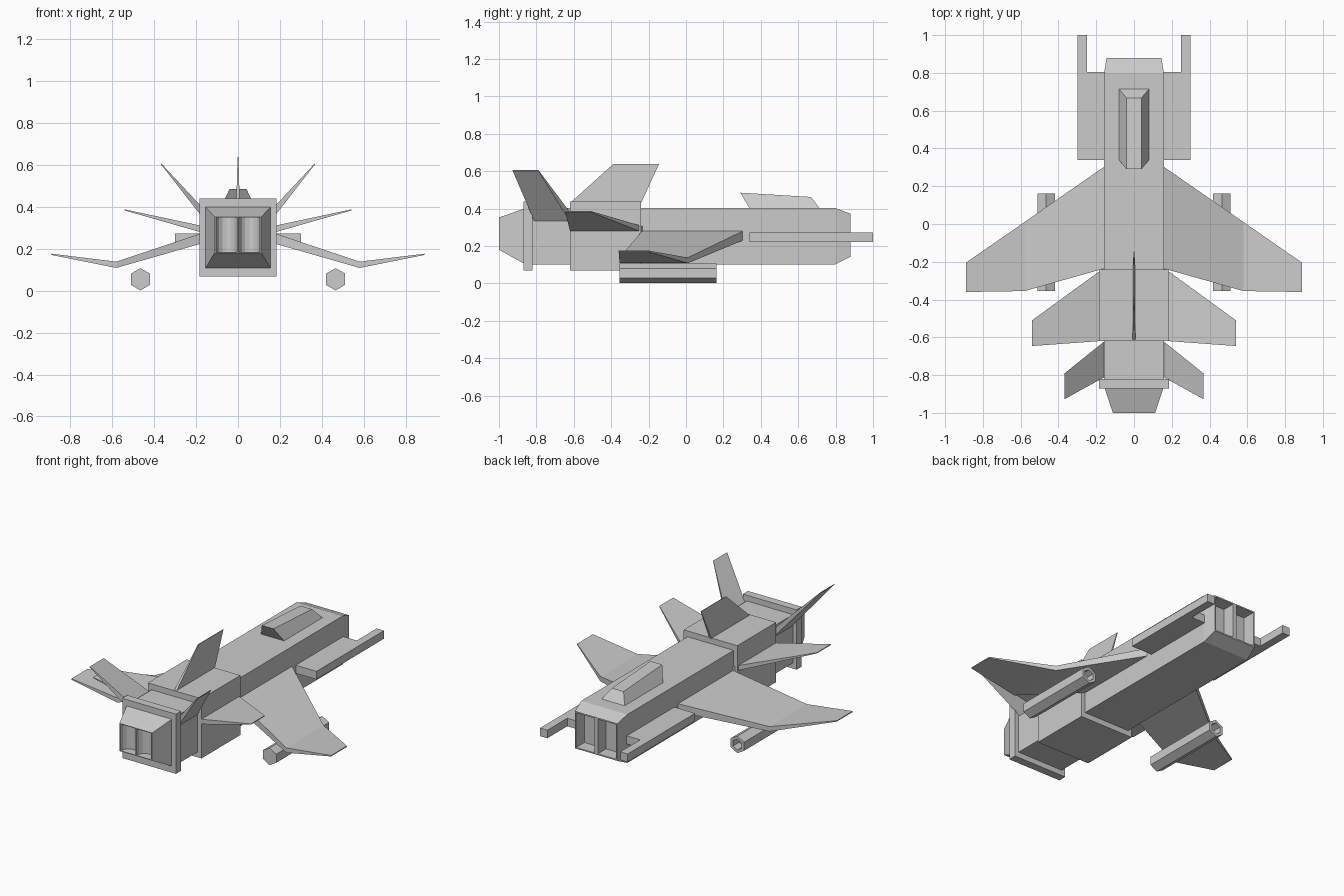
import bpy, bmesh
from math import pi, sin, cos

if "Cube" in bpy.data.objects:
    bpy.data.objects.remove(bpy.data.objects["Cube"])


def loft(name, rings, mirror=False):
    """Skin a chain of equal-length point rings and cap both ends."""
    bm = bmesh.new()
    vs = [[bm.verts.new(p) for p in r] for r in rings]
    n = len(rings[0])
    for a, b in zip(vs, vs[1:]):
        for i in range(n):
            j = (i + 1) % n
            bm.faces.new((a[i], a[j], b[j], b[i]))
    bm.faces.new(vs[0][::-1])
    bm.faces.new(vs[-1])
    bmesh.ops.recalc_face_normals(bm, faces=bm.faces)
    me = bpy.data.meshes.new(name)
    bm.to_mesh(me)
    bm.free()
    ob = bpy.data.objects.new(name, me)
    bpy.context.collection.objects.link(ob)
    if mirror:
        mod = ob.modifiers.new("mirror", 'MIRROR')
        mod.use_mirror_merge = False
    return ob


def rect(y, x0, x1, z0, z1):
    return [(x0, y, z0), (x1, y, z0), (x1, y, z1), (x0, y, z1)]


def box(name, x0, x1, y0, y1, z0, z1, mirror=False):
    return loft(name, [rect(y0, x0, x1, z0, z1), rect(y1, x0, x1, z0, z1)], mirror)


def chord(x, lead, trail, z0, z1):
    """Wing cross-section at span position x."""
    return [(x, lead, z0), (x, trail, z0), (x, trail, z1), (x, lead, z1)]


def cut(ob, cutter):
    cutter.hide_render = True
    cutter.hide_set(True)
    mod = ob.modifiers.new("cut", 'BOOLEAN')
    mod.operation = 'DIFFERENCE'
    mod.solver = 'EXACT'
    mod.object = cutter


# Fuselage with tapered nose and a pair of intake openings
fuselage = loft("fuselage", [rect(-0.85, -0.158, 0.158, 0.102, 0.402),
                             rect(0.80, -0.158, 0.158, 0.102, 0.402),
                             rect(0.88, -0.145, 0.145, 0.142, 0.372)])
cut(fuselage, box("intake_cutter", 0.012, 0.136, 0.80, 0.95, 0.15, 0.364, True))

# Thicker rear section and collar around the exhaust
box("engine_section", -0.184, 0.184, -0.62, -0.24, 0.068, 0.438)
box("exhaust_collar", -0.184, 0.184, -0.87, -0.82, 0.068, 0.438)

# Tapered exhaust with two rounded hollows
exhaust = loft("exhaust", [rect(-0.86, -0.158, 0.158, 0.102, 0.402),
                           rect(-1.0, -0.112, 0.112, 0.18, 0.352)])
circle = [(0.054 + 0.051 * cos(i * pi / 8), -1.0 + 0.055 * sin(i * pi / 8))
          for i in range(16)]
cut(exhaust, loft("exhaust_cutter", [[(x, y, z) for x, y in circle]
                                     for z in (0.184, 0.348)], True))

# Canopy leaning backwards
loft("canopy", [[(-0.08, 0.34, 0.40), (0.08, 0.34, 0.40), (0.08, 0.715, 0.40), (-0.08, 0.715, 0.40)],
                [(-0.04, 0.29, 0.485), (0.04, 0.29, 0.485), (0.04, 0.668, 0.462), (-0.04, 0.668, 0.462)]])

# Side slabs with forward prongs (L-shaped outline)
outline = [(0.15, 0.34), (0.30, 0.34), (0.30, 1.0), (0.25, 1.0), (0.25, 0.805), (0.15, 0.805)]
loft("side_rail", [[(x, y, z) for x, y in outline] for z in (0.222, 0.272)], True)

# Wings and tail surfaces
loft("main_wing", [chord(0.155, 0.305, -0.235, 0.23, 0.28),
                   chord(0.58, 0.01, -0.355, 0.108, 0.138),
                   chord(0.89, -0.205, -0.36, 0.17, 0.176)], True)
loft("tailplane", [chord(0.155, -0.23, -0.618, 0.272, 0.305),
                   chord(0.54, -0.51, -0.646, 0.382, 0.387)], True)
loft("canted_fin", [chord(0.155, -0.62, -0.81, 0.33, 0.38),
                    chord(0.367, -0.79, -0.927, 0.602, 0.607)], True)
loft("centre_fin", [[(-0.008, -0.62, 0.43), (0.008, -0.62, 0.43), (0.008, -0.24, 0.43), (-0.008, -0.24, 0.43)],
                    [(-0.002, -0.39, 0.637), (0.002, -0.39, 0.637), (0.002, -0.145, 0.637), (-0.002, -0.145, 0.637)]])


# Hexagonal pods under the wings, hollow at the forward end
def hexagon(y, r):
    return [(0.465 + r * sin(i * pi / 3), y, 0.054 + r * cos(i * pi / 3)) for i in range(6)]


loft("wing_pod", [hexagon(-0.355, 0.053), hexagon(0.162, 0.053),
                  hexagon(0.162, 0.034), hexagon(0.10, 0.034)], True)
